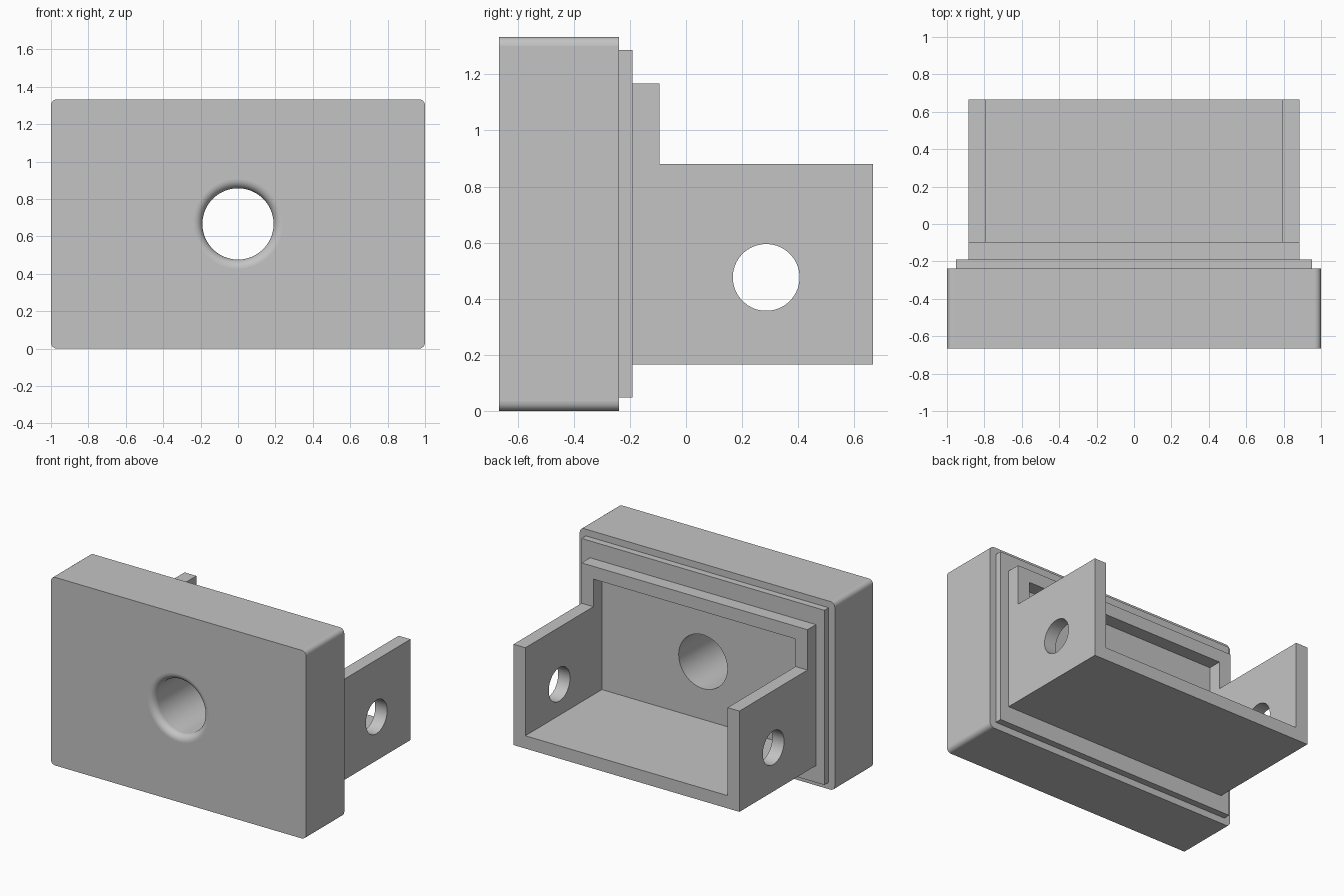
import bpy
import bmesh
from math import pi, sin, cos, radians
from mathutils import Vector

cube = bpy.data.objects.get("Cube")
if cube:
    bpy.data.objects.remove(cube, do_unlink=True)

U = 1 / 21      # design unit: the plate is 42 units wide
MID = 14        # height of the plate centre

grey = bpy.data.materials.new("plain_grey")
grey.use_nodes = True
grey.diffuse_color = (0.55, 0.55, 0.55, 1)
grey.node_tree.nodes["Principled BSDF"].inputs["Base Color"].default_value = grey.diffuse_color


def loft(name, rings):
    """Skin a row of equal closed rings and cap both ends."""
    bm = bmesh.new()
    rows = [[bm.verts.new(Vector(p) * U) for p in ring] for ring in rings]
    for a, b in zip(rows, rows[1:]):
        for i in range(len(a)):
            j = (i + 1) % len(a)
            bm.faces.new((a[i], a[j], b[j], b[i]))
    bm.faces.new(rows[0])
    bm.faces.new(rows[-1])
    bmesh.ops.recalc_face_normals(bm, faces=bm.faces)
    mesh = bpy.data.meshes.new(name)
    bm.to_mesh(mesh)
    bm.free()
    mesh.materials.append(grey)
    obj = bpy.data.objects.new(name, mesh)
    bpy.context.collection.objects.link(obj)
    return obj


def box(name, x, y0, y1, z0, z1):
    return loft(name, [[(-x, y, z0), (x, y, z0), (x, y, z1), (-x, y, z1)] for y in (y0, y1)])


def circle(r, n=64):
    return [(r * cos(2 * pi * (i + 0.5) / n), r * sin(2 * pi * (i + 0.5) / n)) for i in range(n)]


def cut(obj, cutter):
    bpy.context.view_layer.objects.active = obj
    mod = obj.modifiers.new("cut", "BOOLEAN")
    mod.operation = "DIFFERENCE"
    mod.solver = "EXACT"
    mod.object = cutter
    bpy.ops.object.modifier_apply(modifier=mod.name)


def finish(obj):
    """Smooth the rounded strips and keep the large planes flat."""
    bpy.ops.object.select_all(action="DESELECT")
    obj.select_set(True)
    bpy.context.view_layer.objects.active = obj
    bpy.ops.object.shade_smooth_by_angle(angle=radians(30))
    for face in obj.data.polygons:
        if face.area > 0.03:
            face.use_smooth = False


# Front plate with rounded corners
R = 0.7
outline = []
for k, (sx, sz) in enumerate([(1, 1), (-1, 1), (-1, -1), (1, -1)]):
    for i in range(7):
        t = (k + i / 6) * pi / 2
        outline.append((sx * (21 - R) + R * cos(t), MID + sz * (MID - R) + R * sin(t)))
plate = loft("front_plate", [[(x, y, z) for x, z in outline] for y in (-14, -5)])

# Locating step behind the plate
step = box("rear_step", 20, -5, -4, 1, 27)

# Round bore with a rolled front lip
lip = [(5, -15)]
for i in range(9):
    t = (1 - i / 8) * pi / 2
    lip.append((5 - cos(t), -13 - sin(t)))
lip.append((4, -2))
bore = loft("bore_cutter", [[(x, y, MID + z) for x, z in circle(r)] for r, y in lip])
cut(plate, bore)
cut(step, bore)

# Rear housing: tall rim and open tray from one side profile
side = [(-4, 3.5), (14, 3.5), (14, 18.5), (-2, 18.5), (-2, 24.5), (-4, 24.5)]
housing = loft("rear_housing", [[(x, y, z) for y, z in side] for x in (-18.6, 18.6)])
cavity = box("cavity_cutter", 16.65, -5, 15, 5.4, 22.6)
pin = loft("pin_hole_cutter", [[(x, 6 + y, 10 + z) for y, z in circle(2.5, 48)] for x in (-20, 20)])
cut(housing, cavity)
cut(housing, pin)

for helper in (bore, cavity, pin):
    bpy.data.objects.remove(helper, do_unlink=True)
for part in (plate, step, housing):
    finish(part)
